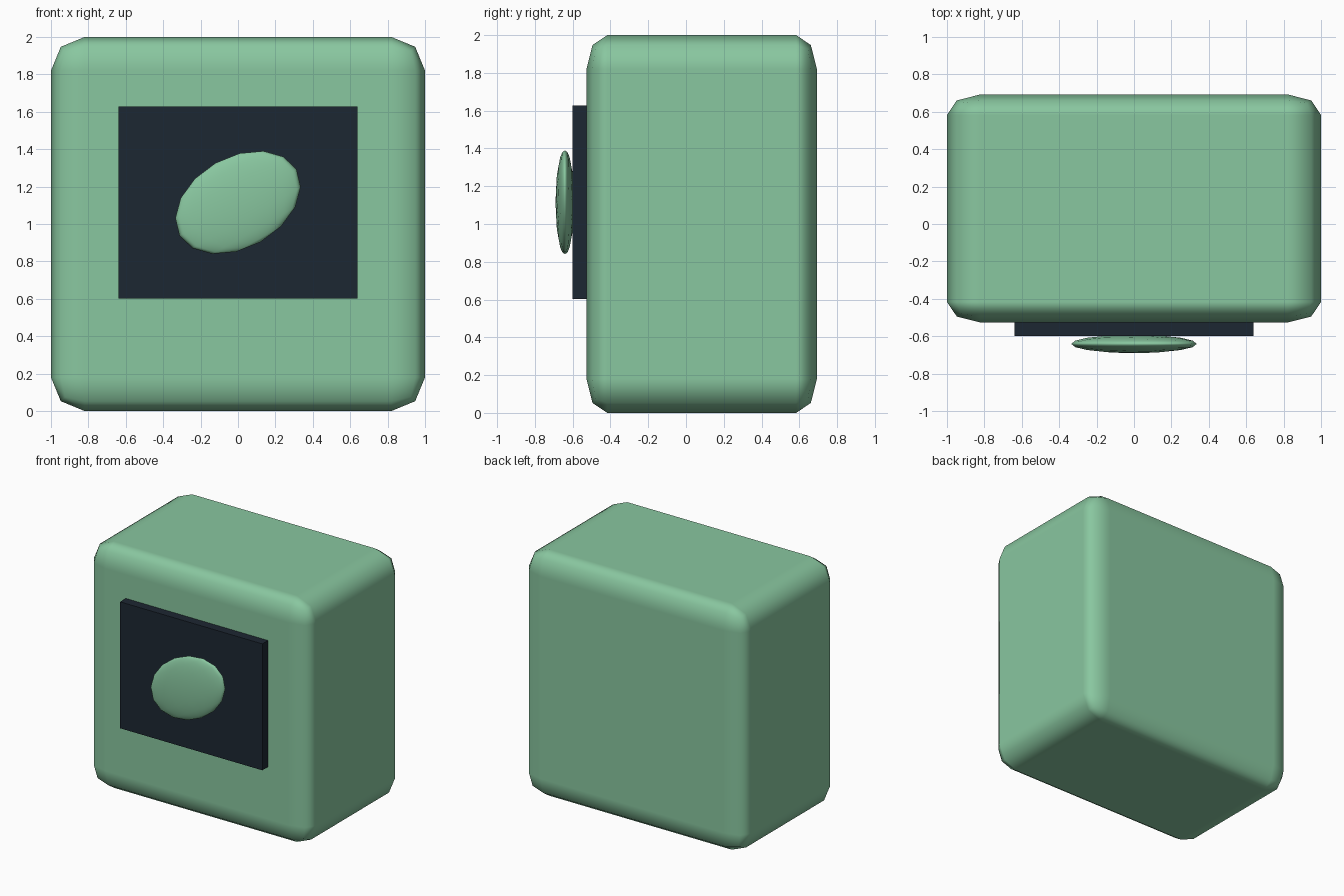
import bpy
import math

if "Cube" in bpy.data.objects:
    bpy.data.objects.remove(bpy.data.objects["Cube"])


def material(name, color):
    mat = bpy.data.materials.new(name)
    mat.diffuse_color = (*color, 1)
    mat.use_nodes = True
    mat.node_tree.nodes["Principled BSDF"].inputs["Base Color"].default_value = mat.diffuse_color
    return mat


green = material("soft_green", (0.25, 0.57, 0.35))
dark = material("dark_glass", (0.012, 0.02, 0.032))


def block(name, center, size, mat):
    bpy.ops.mesh.primitive_cube_add(size=2, location=center)
    obj = bpy.context.object
    obj.name = name
    obj.scale = [s / 2 for s in size]
    obj.data.materials.append(mat)
    return obj


# Rounded housing; the bevel is squeezed in depth along with the box
body = block("housing", (0, 0.083, 1), (2, 1.22, 2), green)
bpy.ops.object.shade_smooth()
bevel = body.modifiers.new("rounded_edges", 'BEVEL')
bevel.width = 0.18
bevel.segments = 2
bevel.limit_method = 'NONE'
bevel.harden_normals = True

# Raised screen panel, seated into the housing front
block("screen", (0, -0.545, 1.115), (1.276, 0.11, 1.026), dark)

# Flattened tilted oval on the screen
bpy.ops.mesh.primitive_uv_sphere_add(
    segments=16, ring_count=8, radius=1,
    location=(0, -0.641, 1.115), rotation=(0, math.radians(-29.5), 0))
oval = bpy.context.object
oval.name = "screen_oval"
oval.scale = (0.36, 0.05, 0.243)
oval.data.materials.append(green)
bpy.ops.object.shade_smooth()
